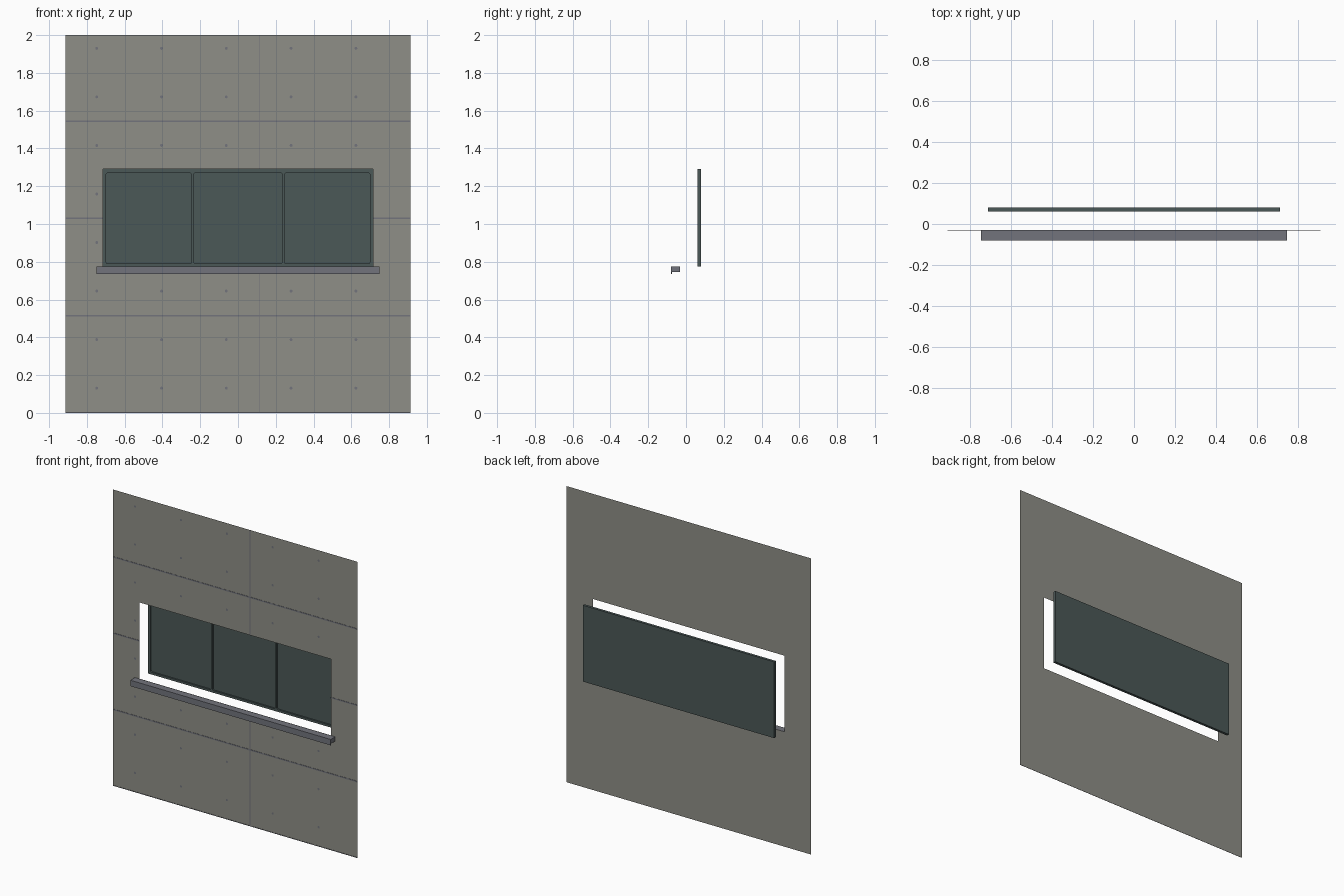
import bpy
import bmesh
from mathutils import Vector, Matrix
from math import sin, cos, pi

cube = bpy.data.objects.get("Cube")
if cube:
    bpy.data.objects.remove(cube, do_unlink=True)


def material(name, rgb):
    lin = [((c / 255 + 0.055) / 1.055) ** 2.4 for c in rgb] + [1.0]
    mat = bpy.data.materials.new(name)
    mat.use_nodes = True
    mat.diffuse_color = lin
    bsdf = mat.node_tree.nodes["Principled BSDF"]
    bsdf.inputs["Base Color"].default_value = lin
    bsdf.inputs["Roughness"].default_value = 0.8
    return mat


CONCRETE = material("concrete", (143, 143, 135))
STEEL = material("blue_grey_metal", (114, 116, 124))
TEAL = material("dark_teal", (75, 88, 87))

WALL_Y = -0.03
HALF_W, HEIGHT = 0.913, 2.0
OPEN_X, OPEN_LOW, OPEN_TOP = 0.715, 0.775, 1.29


def finish(name, bm, mat):
    mesh = bpy.data.meshes.new(name)
    bm.to_mesh(mesh)
    bm.free()
    mesh.materials.append(mat)
    obj = bpy.data.objects.new(name, mesh)
    bpy.context.collection.objects.link(obj)
    return obj


def add_box(bm, x0, x1, y0, y1, z0, z1):
    size = Matrix.Diagonal((x1 - x0, y1 - y0, z1 - z0, 1))
    mid = Vector((x0 + x1, y0 + y1, z0 + z1)) / 2
    bmesh.ops.create_cube(bm, size=1, matrix=Matrix.Translation(mid) @ size)


def rect(x0, x1, z0, z1, r=0.0, steps=4):
    """Rectangle outline in x, z with optional rounded corners."""
    if r == 0:
        return [(x0, z0), (x1, z0), (x1, z1), (x0, z1)]
    centres = [(x1 - r, z1 - r), (x0 + r, z1 - r), (x0 + r, z0 + r), (x1 - r, z0 + r)]
    return [(cx + r * cos((q + i / steps) * pi / 2), cz + r * sin((q + i / steps) * pi / 2))
            for q, (cx, cz) in enumerate(centres) for i in range(steps + 1)]


def pierced_sheet(name, loops, y, depth, mat):
    """Flat sheet facing the front; the first loop is its outline, the rest are holes."""
    bm = bmesh.new()
    edges = []
    for loop in loops:
        vs = [bm.verts.new((x, y, z)) for x, z in loop]
        edges += [bm.edges.new((a, b)) for a, b in zip(vs, vs[1:] + vs[:1])]
    bmesh.ops.triangle_fill(bm, edges=edges, use_beauty=True, normal=(0, -1, 0))
    for f in bm.faces:
        f.normal_update()
        if f.normal.y > 0:
            f.normal_flip()
    if depth:
        out = bmesh.ops.extrude_face_region(bm, geom=bm.faces[:], use_keep_orig=True)
        moved = [g for g in out["geom"] if isinstance(g, bmesh.types.BMVert)]
        bmesh.ops.translate(bm, verts=moved, vec=(0, depth, 0))
        bmesh.ops.recalc_face_normals(bm, faces=bm.faces[:])
    return finish(name, bm, mat)


# Thin concrete wall with the window opening
opening = rect(-OPEN_X, OPEN_X, OPEN_LOW, OPEN_TOP)
pierced_sheet("wall", [rect(-HALF_W, HALF_W, 0, HEIGHT), opening], WALL_Y, 0, CONCRETE)

# Panel joints, interrupted by the opening
bm = bmesh.new()
half, front = 0.004, WALL_Y - 0.002
for z in (0.515, 1.545):
    add_box(bm, -HALF_W, HALF_W, front, WALL_Y - 0.0005, z - half, z + half)
for side in (-1, 1):
    a, b = sorted((side * HALF_W, side * OPEN_X))
    add_box(bm, a, b, front, WALL_Y - 0.0005, 1.03 - half, 1.03 + half)
add_box(bm, -HALF_W, HALF_W, front, WALL_Y - 0.0005, 0, half)
for low, high in ((0, OPEN_LOW), (OPEN_TOP, HEIGHT)):
    add_box(bm, 0.112 - half / 2, 0.112 + half / 2, front, WALL_Y - 0.0005, low, high)
finish("panel_joints", bm, STEEL)

# Formwork tie marks on a regular grid, skipping the opening
bm = bmesh.new()
face_front = Matrix.Rotation(pi / 2, 4, "X")
for col in range(5):
    for row in range(8):
        x, z = -0.748 + 0.343 * col, 0.131 + 0.257 * row
        if abs(x) < OPEN_X and OPEN_LOW < z < OPEN_TOP:
            continue
        spot = Matrix.Translation((x, WALL_Y - 0.001, z))
        bmesh.ops.create_circle(bm, cap_ends=True, segments=10, radius=0.008,
                                matrix=spot @ face_front)
finish("tie_marks", bm, STEEL)

# Window sill with a drip lip along its front edge
bm = bmesh.new()
profile = [(-0.032, 0.775), (-0.08, 0.775), (-0.08, 0.735),
           (-0.075, 0.735), (-0.075, 0.745), (-0.032, 0.745)]
end = bm.faces.new([bm.verts.new((-0.748, y, z)) for y, z in profile])
out = bmesh.ops.extrude_face_region(bm, geom=[end], use_keep_orig=True)
bmesh.ops.translate(bm, vec=(1.496, 0, 0),
                    verts=[g for g in out["geom"] if isinstance(g, bmesh.types.BMVert)])
bmesh.ops.recalc_face_normals(bm, faces=bm.faces[:])
finish("window_sill", bm, STEEL)

# Window: frame with three round-cornered lights in front of a glass slab
lights = [rect(a, b, 0.79, 1.27, 0.01)
          for a, b in ((-0.699, -0.246), (-0.235, 0.235), (0.246, 0.699))]
pierced_sheet("window_frame", [opening] + lights, 0.062, 0.01, TEAL)
bm = bmesh.new()
add_box(bm, -OPEN_X, OPEN_X, 0.072, 0.08, OPEN_LOW, OPEN_TOP)
finish("window_glass", bm, TEAL)
